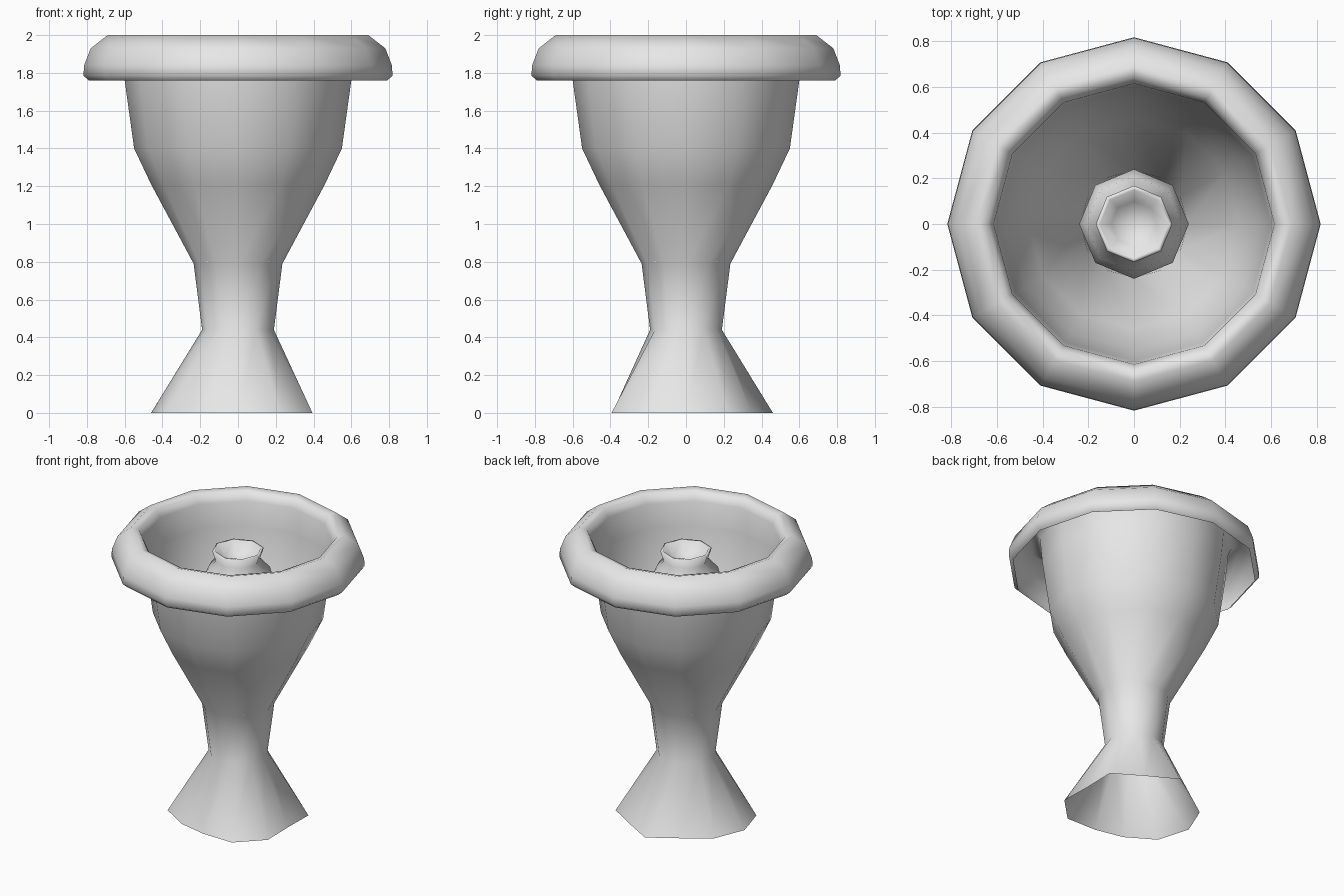
import bpy, bmesh, math

if "Cube" in bpy.data.objects:
    bpy.data.objects.remove(bpy.data.objects["Cube"])

stone = bpy.data.materials.new("grey_stone")
stone.diffuse_color = (0.8, 0.8, 0.8, 1)
stone.use_nodes = True
stone.node_tree.nodes["Principled BSDF"].inputs["Base Color"].default_value = stone.diffuse_color


def lathe(name, rings, sides, cap_end=False):
    """Revolve rings of (radius or list of radii, height) about z."""
    bm = bmesh.new()
    loops = []
    for radius, z in rings:
        radii = radius if isinstance(radius, list) else [radius] * sides
        loops.append([bm.verts.new((r * math.cos(i * math.tau / sides),
                                    r * math.sin(i * math.tau / sides), z))
                      for i, r in enumerate(radii)])
    for a, b in zip(loops, loops[1:]):
        for i in range(sides):
            j = (i + 1) % sides
            bm.faces.new((a[i], a[j], b[j], b[i]))
    if cap_end:
        tip = bm.verts.new((0, 0, rings[-1][1] - 0.03))
        for i in range(sides):
            bm.faces.new((loops[-1][i], loops[-1][(i + 1) % sides], tip))
    for f in bm.faces:
        f.smooth = True
    mesh = bpy.data.meshes.new(name)
    bm.to_mesh(mesh)
    bm.free()
    mesh.materials.append(stone)
    obj = bpy.data.objects.new(name, mesh)
    bpy.context.collection.objects.link(obj)
    return obj


# Thin basin: uneven open foot, neck, bowl and a hollow lip curling outwards
foot = [0.39, 0.455, 0.40, 0.46, 0.39, 0.43, 0.46, 0.455, 0.40, 0.39, 0.455, 0.455]
lathe("basin", [(foot, 0), (0.19, 0.44), (0.235, 0.79), (0.46, 1.21),
                (0.55, 1.40), (0.60, 1.76), (0.615, 1.93), (0.64, 1.985),
                (0.69, 2.0), (0.78, 1.93), (0.815, 1.84), (0.818, 1.785),
                (0.79, 1.76)], 12)

# Central spout with a flared, hollowed top
lathe("spout", [(0.235, 0.80), (0.24, 1.60), (0.21, 1.73), (0.145, 1.80),
                (0.168, 1.87), (0.15, 1.87), (0.10, 1.80)], 8, cap_end=True)
